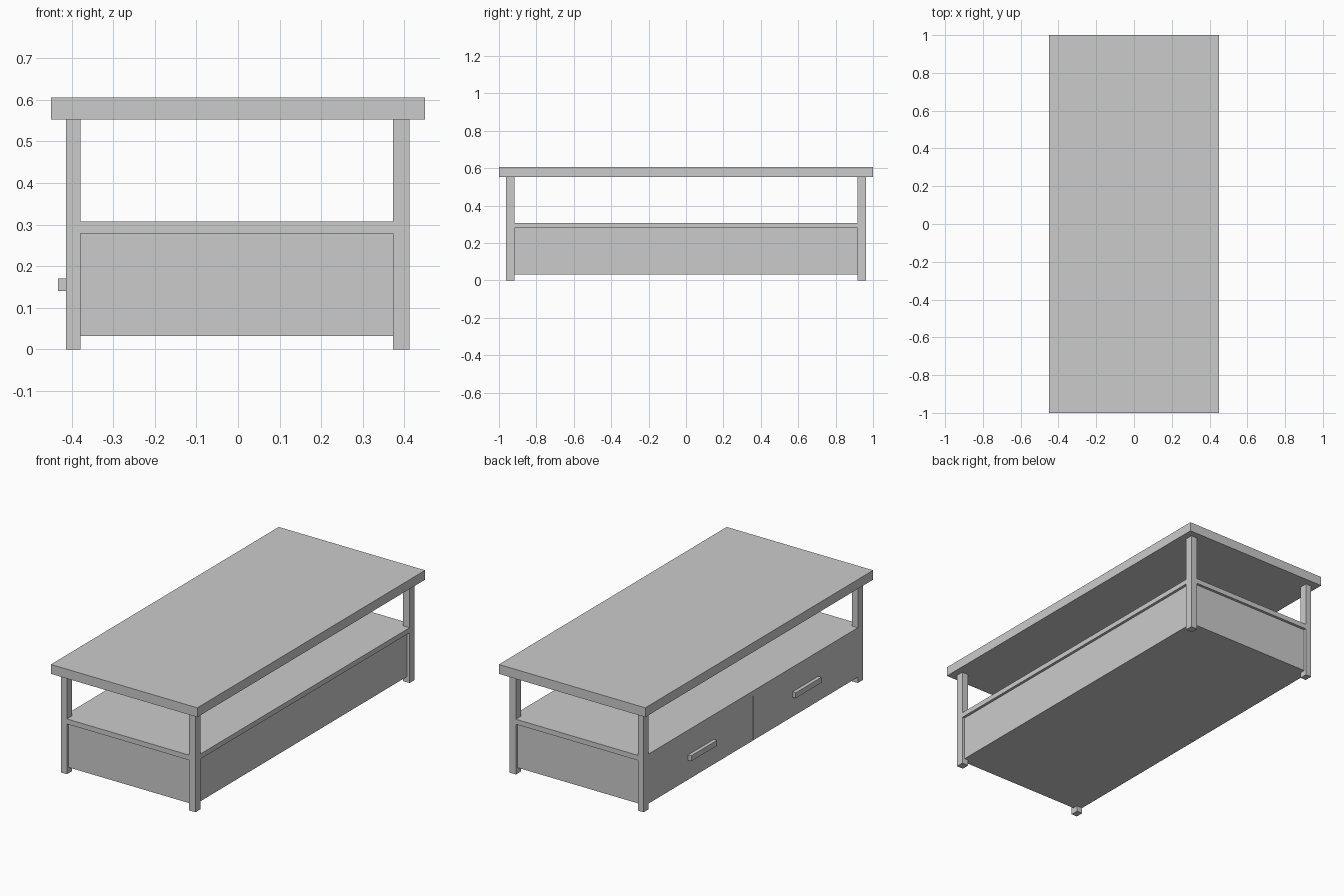
import bpy
import bmesh
from mathutils import Vector

if "Cube" in bpy.data.objects:
    bpy.data.objects.remove(bpy.data.objects["Cube"])


def box(name, x, y, z):
    """Axis-aligned box from (min, max) ranges."""
    lo, hi = Vector((x[0], y[0], z[0])), Vector((x[1], y[1], z[1]))
    bm = bmesh.new()
    bmesh.ops.create_cube(bm, size=1)
    for v in bm.verts:
        v.co = (lo + hi) / 2 + v.co * (hi - lo)
    mesh = bpy.data.meshes.new(name)
    bm.to_mesh(mesh)
    bm.free()
    ob = bpy.data.objects.new(name, mesh)
    bpy.context.collection.objects.link(ob)
    return ob


def mirror_y(ob):
    """Repeat the part at the other end of the table."""
    mod = ob.modifiers.new("mirror", "MIRROR")
    mod.use_axis = (False, True, False)


Z_BOTTOM, Z_CASE, Z_SHELF, Z_LEG, Z_TOP = 0.032, 0.279, 0.307, 0.553, 0.605
X_FRONT, X_BACK = -0.413, 0.412      # outer leg faces
X_IN_F, X_IN_B = -0.378, 0.372       # inner leg faces
Y_IN, Y_OUT = 0.918, 0.962
RECESS = 0.015

# Table top
box("table_top", (-0.45, 0.45), (-1, 1), (Z_LEG, Z_TOP))

# Legs
mirror_y(box("drawer_side_legs", (X_FRONT, X_IN_F), (Y_IN, Y_OUT), (0, Z_LEG)))
mirror_y(box("back_side_legs", (X_IN_B, X_BACK), (Y_IN, Y_OUT), (0, Z_LEG)))

# Shelf: long boards between the legs plus end strips, flush with the legs
box("shelf", (X_FRONT, X_BACK), (-Y_IN, Y_IN), (Z_CASE, Z_SHELF))
mirror_y(box("shelf_end", (X_IN_F, X_IN_B), (Y_IN, Y_OUT), (Z_CASE, Z_SHELF)))

# Case below the shelf, panels set back from the leg faces
mirror_y(box("end_panel", (X_IN_F, X_IN_B), (Y_IN, Y_OUT - RECESS), (Z_BOTTOM, Z_CASE)))
box("back_panel", (X_IN_B, X_BACK - RECESS), (-Y_IN, Y_IN), (Z_BOTTOM, Z_CASE))
box("bottom_board", (X_IN_F, X_IN_B), (-Y_IN, Y_IN), (Z_BOTTOM, Z_BOTTOM + 0.02))

# Drawer fronts and handles
mirror_y(box("drawer_front", (X_FRONT, X_IN_F), (0.001, Y_IN), (Z_BOTTOM, Z_CASE)))
mirror_y(box("drawer_handle", (-0.433, X_FRONT), (0.345, 0.572), (0.14, 0.17)))
